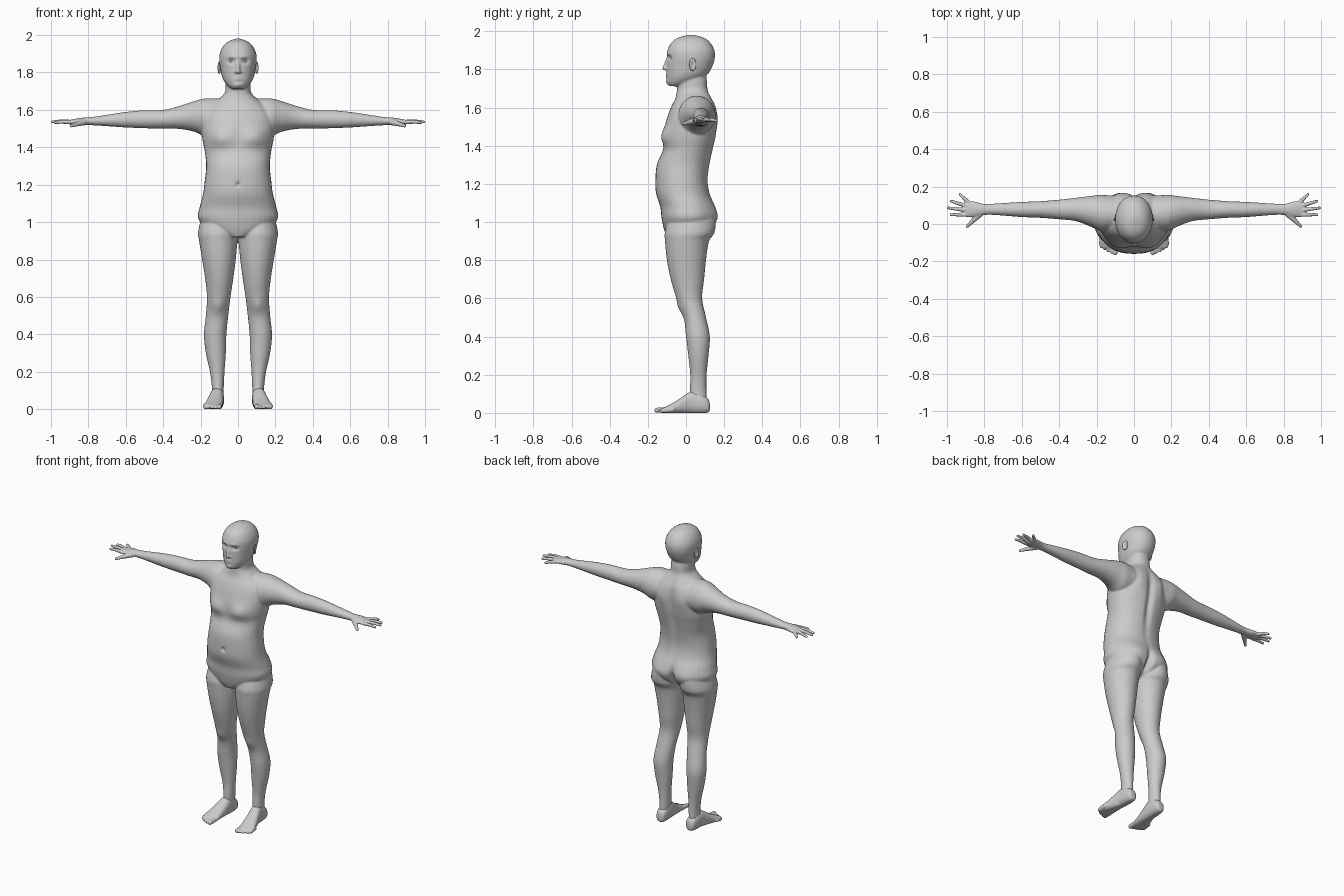
import bpy
import bmesh
import math
from mathutils import Matrix, Vector

cube = bpy.data.objects.get("Cube")
if cube:
    bpy.data.objects.remove(cube, do_unlink=True)

GREY = (0.6, 0.6, 0.6, 1.0)
skin = bpy.data.materials.new("plain grey")
skin.use_nodes = True
skin.diffuse_color = GREY
skin.node_tree.nodes["Principled BSDF"].inputs["Base Color"].default_value = GREY


def smooth_rows(rows, steps=5):
    """Catmull-Rom interpolation through the section rows."""
    result = []
    last = len(rows) - 1
    for i in range(last):
        a, b, c, d = (rows[max(0, min(last, i + k))] for k in (-1, 0, 1, 2))
        for step in range(steps):
            t = step / steps
            result.append([
                q + t / 2 * (r - p + t * (2 * p - 5 * q + 4 * r - s + t * (3 * (q - r) + s - p)))
                for p, q, r, s in zip(a, b, c, d)])
    result.append(rows[-1])
    return result


def loft(bm, axis, rows, side=1, power=1.0, count=36):
    """Skin of rounded sections; a row is position, u min, u max, v min, v max."""
    rings = []
    for t, u0, u1, v0, v1 in smooth_rows(rows):
        ring = []
        for k in range(count):
            angle = math.tau * k / count
            c, s = math.cos(angle), math.sin(angle)
            u = (u0 + u1) / 2 + (u1 - u0) / 2 * math.copysign(abs(c) ** power, c)
            v = (v0 + v1) / 2 + (v1 - v0) / 2 * math.copysign(abs(s) ** power, s)
            x, y, z = {"x": (t, u, v), "y": (u, t, v), "z": (u, v, t)}[axis]
            ring.append(bm.verts.new((x * side, y, z)))
        rings.append(ring)
    for low, high in zip(rings, rings[1:]):
        for k in range(count):
            n = (k + 1) % count
            bm.faces.new((low[k], low[n], high[n], high[k]))
    bm.faces.new(rings[0])
    bm.faces.new(rings[-1])


def ball(bm, centre, size):
    matrix = Matrix.Translation(centre) @ Matrix.Diagonal((*size, 1))
    bmesh.ops.create_uvsphere(bm, u_segments=20, v_segments=12, radius=1, matrix=matrix)


def digit(bm, start, end, r0, r1, side=1):
    """Tapered rod with round ends."""
    a = Vector((start[0] * side, *start[1:]))
    b = Vector((end[0] * side, *end[1:]))
    turn = (b - a).to_track_quat("Z", "Y").to_matrix().to_4x4()
    bmesh.ops.create_cone(bm, cap_ends=True, segments=16, radius1=r0, radius2=r1,
                          depth=(b - a).length,
                          matrix=Matrix.Translation((a + b) / 2) @ turn)
    ball(bm, a, (r0, r0, r0))
    ball(bm, b, (r1, r1, r1))


def push(mesh, centre, radius, offset):
    """Soft bulge or dent, mirrored across x."""
    for v in mesh.vertices:
        x, y, z = v.co
        d = (((abs(x) - centre[0]) / radius[0]) ** 2 + ((y - centre[1]) / radius[1]) ** 2
             + ((z - centre[2]) / radius[2]) ** 2)
        if d < 6:
            w = math.exp(-d)
            v.co.y += offset * w


def finish(bm, name, voxel, iterations):
    """Fuse overlapping pieces into one smooth skin."""
    bmesh.ops.recalc_face_normals(bm, faces=bm.faces)
    mesh = bpy.data.meshes.new(name)
    bm.to_mesh(mesh)
    bm.free()
    obj = bpy.data.objects.new(name, mesh)
    bpy.context.collection.objects.link(obj)
    remesh = obj.modifiers.new("fuse", "REMESH")
    remesh.mode = "VOXEL"
    remesh.voxel_size = voxel
    soften = obj.modifiers.new("soften", "SMOOTH")
    soften.factor = 0.5
    soften.iterations = iterations
    graph = bpy.context.evaluated_depsgraph_get()
    fused = bpy.data.meshes.new_from_object(obj.evaluated_get(graph))
    obj.modifiers.clear()
    obj.data = fused
    bpy.data.meshes.remove(mesh)
    fused.name = name
    fused.materials.clear()
    fused.materials.append(skin)
    fused.shade_smooth()
    return obj


# Torso and neck: height, half width, front, back
torso = [(.92, .05, -.10, .05), (.96, .16, -.115, .12), (1.02, .213, -.128, .155),
         (1.08, .205, -.135, .15), (1.15, .187, -.157, .125), (1.22, .178, -.16, .115),
         (1.3, .17, -.153, .125), (1.38, .178, -.12, .142), (1.44, .19, -.115, .155),
         (1.5, .195, -.11, .16), (1.56, .19, -.095, .16), (1.61, .165, -.075, .153),
         (1.65, .115, -.055, .135), (1.69, .072, -.048, .115), (1.74, .066, -.045, .11),
         (1.8, .06, -.04, .1)]
# Head: height, half width, front, back
head = [(1.712, .03, -.085, -.02), (1.725, .05, -.095, .02), (1.75, .072, -.1, .08),
        (1.78, .086, -.1, .118), (1.82, .094, -.1, .14), (1.86, .1, -.1, .151),
        (1.9, .098, -.097, .149), (1.94, .08, -.077, .127), (1.966, .052, -.043, .094),
        (1.981, .012, .01, .04)]
# Leg: height, inner, outer, front, back
leg = [(1.05, .01, .19, -.08, .13), (.95, 0, .213, -.11, .145), (.9, .003, .208, -.11, .12),
       (.8, .012, .192, -.1, .105), (.7, .025, .176, -.08, .095), (.6, .04, .166, -.05, .085),
       (.5, .052, .172, -.012, .105), (.4, .062, .182, 0, .125), (.3, .065, .172, .012, .118),
       (.2, .072, .15, .022, .108), (.12, .076, .14, .02, .107), (.05, .08, .14, .015, .11)]
# Arm: distance out, front, back, bottom, top
arm = [(.08, -.03, .14, 1.46, 1.66), (.17, -.04, .155, 1.455, 1.662),
       (.23, -.015, .15, 1.482, 1.648), (.31, .015, .14, 1.498, 1.622),
       (.4, .025, .13, 1.5, 1.6), (.5, .033, .122, 1.502, 1.598), (.6, .037, .118, 1.506, 1.589),
       (.7, .045, .112, 1.513, 1.574), (.78, .05, .107, 1.518, 1.562), (.81, .05, .107, 1.52, 1.56)]

bm = bmesh.new()
loft(bm, "z", [(z, -w, w, f, b) for z, w, f, b in torso], power=.9)
loft(bm, "z", [(z, -w, w, f, b) for z, w, f, b in head], power=.95)
for side in (1, -1):
    loft(bm, "z", leg, side)
    loft(bm, "x", arm, side)
    ball(bm, (.011 * side, -.101, 1.803), (.009, .011, .008))
digit(bm, (0, -.094, 1.862), (0, -.113, 1.806), .008, .0115)
body = finish(bm, "body", .0055, 4)

# Muscle and face modelling: centre, spread, movement in y
for centre, radius, offset in [
        ((.09, -.1, 1.45), (.07, .07, .05), -.024),      # chest
        ((0, -.16, 1.2), (.012, .03, .014), .012),       # navel
        ((.09, .13, 1.02), (.07, .08, .07), .018),       # buttocks
        ((0, .16, .98), (.018, .1, .07), -.04),          # cleft
        ((0, .16, 1.4), (.022, .06, .2), -.018),         # spine
        ((.08, .16, 1.54), (.05, .06, .07), .012),       # shoulder blades
        ((.105, -.03, .55), (.03, .04, .04), -.01),      # knees
        ((.037, -.09, 1.86), (.02, .04, .013), .014),    # eye sockets
        ((.03, -.1, 1.884), (.025, .03, .008), -.005),   # brows
        ((0, -.1, 1.77), (.022, .03, .011), -.009),      # lips
        ((0, -.105, 1.771), (.024, .03, .004), .006),    # mouth line
        ((0, -.1, 1.733), (.022, .03, .013), -.008)]:    # chin
    push(body.data, centre, radius, offset)

# Fingers: knuckle, tip
fingers = [((.9, .05, 1.535), (.979, .05, 1.532)), ((.905, .075, 1.537), (.993, .086, 1.536)),
           ((.9, .098, 1.536), (.977, .122, 1.534)), ((.885, .115, 1.534), (.93, .158, 1.532))]
palm = [(.77, .05, .107, 1.518, 1.562), (.81, .047, .108, 1.519, 1.56),
        (.85, .038, .119, 1.519, 1.556), (.89, .037, .122, 1.521, 1.548),
        (.912, .045, .112, 1.526, 1.544)]
# Foot: length position, inner, outer, sole, top
foot = [(.125, .095, .125, .012, .045), (.115, .08, .138, .002, .075), (.08, .075, .146, -.003, .1),
        (.03, .075, .15, -.003, .112), (0, .077, .157, -.003, .097), (-.05, .08, .172, -.003, .063),
        (-.1, .084, .187, -.003, .036), (-.128, .088, .18, 0, .024)]

for side, label in ((1, "left"), (-1, "right")):
    bm = bmesh.new()
    loft(bm, "x", palm, side)
    for knuckle, tip in fingers:
        middle = Vector(knuckle).lerp(Vector(tip), .5) + Vector((0, 0, .003))
        digit(bm, knuckle, middle, .0115, .0098, side)
        digit(bm, middle, tip, .0098, .0075, side)
    digit(bm, (.825, .052, 1.534), (.865, .014, 1.523), .017, .012, side)
    digit(bm, (.865, .014, 1.523), (.892, -.013, 1.514), .012, .008, side)
    finish(bm, label + "_hand", .0035, 3)

    bm = bmesh.new()
    loft(bm, "y", foot, side, power=.85)
    for i in range(5):
        x, r = .1 + .019 * i, (.009 if i else .0135)
        tip = -.153 + .0024 * i * i
        digit(bm, (x, tip + .045, .016), (x, tip, r), r * 1.1, r, side)
    shape = finish(bm, label + "_foot", .0045, 3)
    for v in shape.data.vertices:
        v.co.z = max(0, v.co.z)

    # Ear with a hollowed bowl, and eyeball
    bm = bmesh.new()
    ball(bm, (0, 0, 0), (.009, .02, .034))
    for v in bm.verts:
        if v.co.x * side > 0:
            v.co.x -= side * .011 * math.exp(-(v.co.y / .011) ** 2 - (v.co.z / .02) ** 2)
    bmesh.ops.rotate(bm, verts=bm.verts, matrix=Matrix.Rotation(side * .3, 3, "Z"))
    bmesh.ops.translate(bm, verts=bm.verts, vec=(.101 * side, .035, 1.825))
    finish(bm, label + "_ear", .003, 2)

    bm = bmesh.new()
    ball(bm, (.037 * side, -.067, 1.859), (.015, .015, .012))
    finish(bm, label + "_eye", .003, 1)
